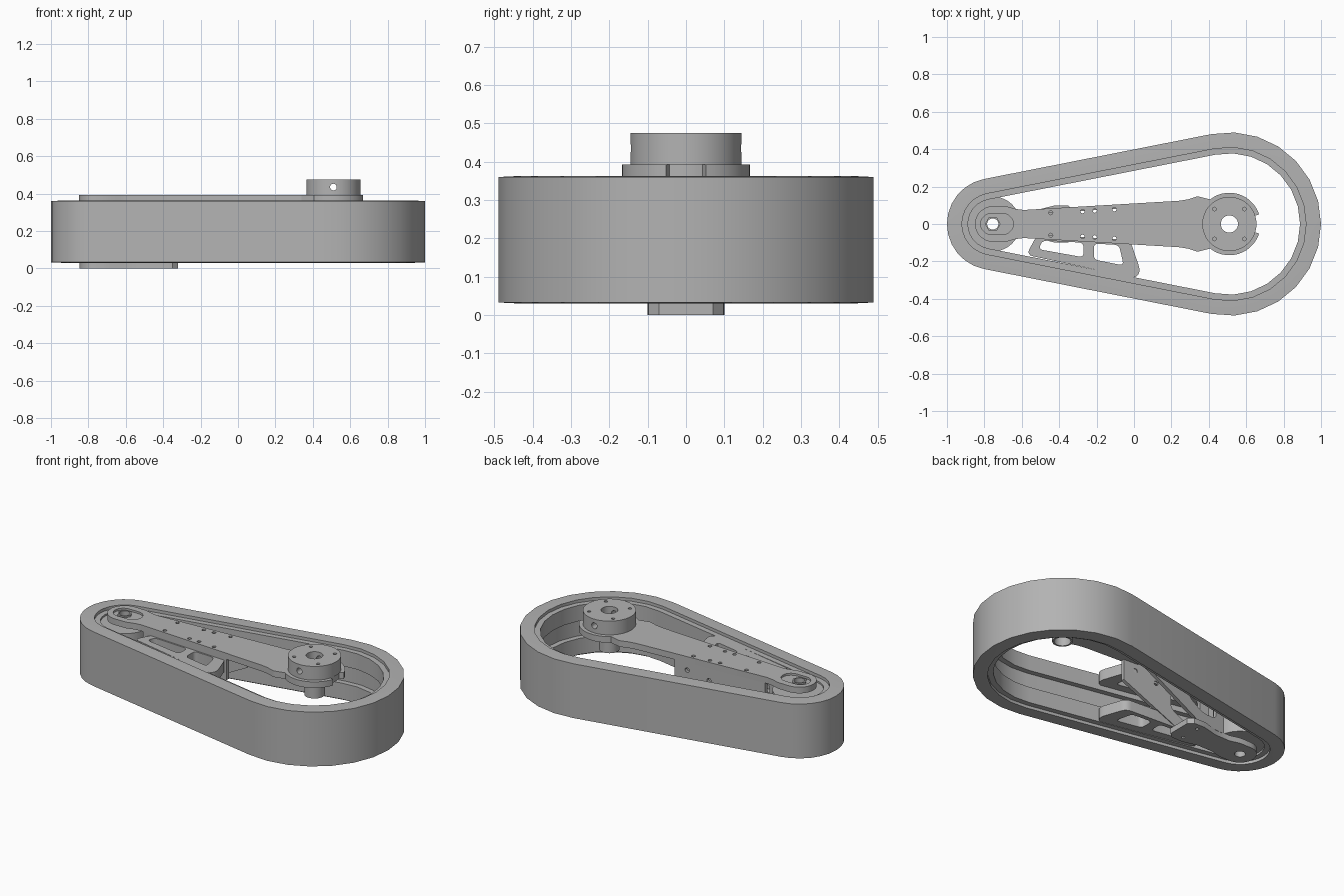
import bpy, bmesh, math
from mathutils import Vector

cube = bpy.data.objects.get("Cube")
if cube:
    bpy.data.objects.remove(cube, do_unlink=True)

grey = bpy.data.materials.new("plain grey")
grey.use_nodes = True
GREY = (0.45, 0.45, 0.45, 1)
grey.diffuse_color = GREY
grey.node_tree.nodes["Principled BSDF"].inputs["Base Color"].default_value = GREY

SMALL_X, BIG_X = -0.755, 0.51
TILT = math.asin(0.245 / (BIG_X - SMALL_X))


def finish(name, mesh, angle=30):
    obj = bpy.data.objects.new(name, mesh)
    bpy.context.collection.objects.link(obj)
    mesh.materials.clear()
    mesh.materials.append(grey)
    bpy.ops.object.select_all(action="DESELECT")
    obj.select_set(True)
    bpy.context.view_layer.objects.active = obj
    bpy.ops.object.shade_smooth_by_angle(angle=math.radians(angle))
    return obj


def arc(x, y, r, start, end, n):
    """Points on an arc, angles in degrees."""
    angles = [math.radians(start + (end - start) * i / n) for i in range(n + 1)]
    return [(x + r * math.cos(a), y + r * math.sin(a)) for a in angles]


def circle(x, y, r, n=32):
    return arc(x, y, r, 0, 360, n)[:-1]


def rounded(points, r, n=4):
    """Round each corner of a polygon with a small quadratic curve."""
    out = []
    for i, p in enumerate(points):
        p = Vector(p)
        a, b = Vector(points[i - 1]), Vector(points[(i + 1) % len(points)])
        s = p + (a - p).normalized() * min(r, (a - p).length * 0.45)
        e = p + (b - p).normalized() * min(r, (b - p).length * 0.45)
        for k in range(n + 1):
            t = k / n
            out.append(tuple(s * (1 - t) ** 2 + p * 2 * t * (1 - t) + e * t * t))
    return out


def prism(name, loops, z0, z1):
    """Extrude an outline; further loops are holes."""
    curve = bpy.data.curves.new(name, "CURVE")
    curve.dimensions = "2D"
    curve.fill_mode = "BOTH"
    curve.extrude = (z1 - z0) / 2
    for loop in loops:
        spline = curve.splines.new("POLY")
        spline.points.add(len(loop) - 1)
        for point, (x, y) in zip(spline.points, loop):
            point.co = (x, y, 0, 1)
        spline.use_cyclic_u = True
    temp = bpy.data.objects.new("temp", curve)
    bpy.context.collection.objects.link(temp)
    bpy.context.view_layer.update()
    mesh = bpy.data.meshes.new_from_object(
        temp.evaluated_get(bpy.context.evaluated_depsgraph_get()))
    bpy.data.objects.remove(temp, do_unlink=True)
    bm = bmesh.new()
    bm.from_mesh(mesh)
    bmesh.ops.remove_doubles(bm, verts=bm.verts, dist=0.0002)
    bmesh.ops.translate(bm, verts=bm.verts, vec=(0, 0, (z0 + z1) / 2))
    bmesh.ops.recalc_face_normals(bm, faces=bm.faces)
    bm.to_mesh(mesh)
    bm.free()
    return finish(name, mesh)


# Belt: a cross-section carried round two unequal wheels
def belt_path(r):
    edge = 90 + math.degrees(TILT)
    return (arc(BIG_X, 0, r, -edge, edge, 14)
            + arc(SMALL_X, 0, r - 0.245, edge, 360 - edge, 12))


section = [(0.49, 0.033), (0.49, 0.36), (0.43, 0.363), (0.41, 0.363),
           (0.41, 0.345), (0.378, 0.345), (0.378, 0.25), (0.41, 0.25),
           (0.41, 0.145), (0.378, 0.145), (0.378, 0.048), (0.41, 0.048),
           (0.41, 0.03), (0.43, 0.03)]
bm = bmesh.new()
rings = [[bm.verts.new((x, y, z)) for x, y in belt_path(r)] for r, z in section]
for i, ring in enumerate(rings):
    after = rings[(i + 1) % len(rings)]
    for j in range(len(ring)):
        k = (j + 1) % len(ring)
        bm.faces.new((ring[j], ring[k], after[k], after[j]))
bmesh.ops.recalc_face_normals(bm, faces=bm.faces)
mesh = bpy.data.meshes.new("belt")
bm.to_mesh(mesh)
bm.free()
finish("belt", mesh)

# Small wheel inside the narrow end
bore = circle(SMALL_X, 0, 0.03)
prism("small_wheel", [circle(SMALL_X, 0, 0.147, 40), bore], 0.06, 0.335)

# Arm top plate: waist, long taper and a round head with a notch
upper = (arc(BIG_X, 0, 0.167, 18, 128, 14)
         + [(0.34, 0.148), (0.29, 0.132), (0.24, 0.124), (-0.59, 0.075), (-0.63, 0.08), (-0.68, 0.094)]
         + arc(SMALL_X, 0, 0.095, 90, 180, 8))
notch = arc(BIG_X, 0, 0.14, -18, 18, 6)
outline = upper + [(x, -y) for x, y in reversed(upper[:-1])] + notch
screws = [circle(x, s * y, 0.011, 12) for s in (-1, 1)
          for x, y in ((-0.445, 0.06), (-0.275, 0.068), (-0.21, 0.071), (-0.105, 0.078))]
hub_bore = circle(BIG_X, 0, 0.046)
slot = arc(-0.70, 0, 0.055, -90, 90, 10) + arc(-0.765, 0, 0.055, 90, 270, 10)
prism("arm_plate", [outline, bore, hub_bore] + screws, 0.355, 0.38)
prism("arm_plate_skin", [outline, slot, hub_bore] + screws, 0.38, 0.392)
prism("axle_nut", [circle(SMALL_X, 0, 0.042, 6), bore], 0.38, 0.39)

# Hub with face holes, cross-drilled for set screws
face_holes = [circle(BIG_X + sx * 0.08, sy * 0.08, 0.01, 12) for sx in (-1, 1) for sy in (-1, 1)]
hub = prism("hub", [circle(BIG_X, 0, 0.145, 48), hub_bore] + face_holes, 0.392, 0.475)
bpy.ops.mesh.primitive_cylinder_add(vertices=20, radius=0.018, depth=0.6,
                                    location=(BIG_X, 0, 0.435), rotation=(math.pi / 2, 0, 0))
drill = bpy.context.object
cut = hub.modifiers.new("set_screw_holes", "BOOLEAN")
cut.operation, cut.object, cut.solver = "DIFFERENCE", drill, "EXACT"
bpy.ops.object.select_all(action="DESELECT")
bpy.context.view_layer.objects.active = hub
bpy.ops.object.modifier_apply(modifier=cut.name)
bpy.data.objects.remove(drill, do_unlink=True)
prism("hub_sleeve", [circle(BIG_X, 0, 0.056), hub_bore], 0.24, 0.357)

# Lower plate under the narrow end
half = ([(-0.32, 0.07), (-0.35, 0.098), (-0.42, 0.1), (-0.52, 0.075), (-0.62, 0.075), (-0.68, 0.092)]
        + arc(SMALL_X, 0, 0.092, 90, 180, 8))
lower = half + [(x, -y) for x, y in reversed(half[:-1])]
prism("lower_plate", [lower, bore] + [circle(-0.4, s * 0.06, 0.01, 12) for s in (-1, 1)], 0, 0.034)

# Side walls of the arm, with a sloping lower edge and openings
wall = [(-0.58, 0.03), (-0.40, 0.03), (0.0, 0.23), (0.0, 0.36), (-0.58, 0.36)]
window = rounded([(-0.52, 0.1), (-0.42, 0.1), (-0.32, 0.16), (-0.32, 0.28), (-0.52, 0.28)], 0.03)
for side, label in ((1, "back"), (-1, "front")):
    panel = prism(label + "_wall", [wall, window, circle(-0.22, 0.28, 0.014, 12),
                                    circle(-0.08, 0.31, 0.014, 12)], -0.011, 0.011)
    panel.rotation_euler = (math.pi / 2, 0, side * math.radians(3.3))
    panel.location = (0, side * 0.097, 0)

# Pair of open guide brackets reaching to the belt
frame = rounded([(-0.52, -0.06), (-0.575, -0.165), (0.01, -0.29), (0.035, -0.25), (-0.02, -0.09)], 0.035)
windows = [rounded([(-0.49, -0.088), (-0.51, -0.135), (-0.27, -0.178), (-0.27, -0.1)], 0.025),
           rounded([(-0.215, -0.105), (-0.215, -0.19), (-0.055, -0.222), (-0.08, -0.112)], 0.025)]
for label, z in (("lower", 0.05), ("upper", 0.28)):
    prism(label + "_bracket", [frame] + windows, z, z + 0.065)
